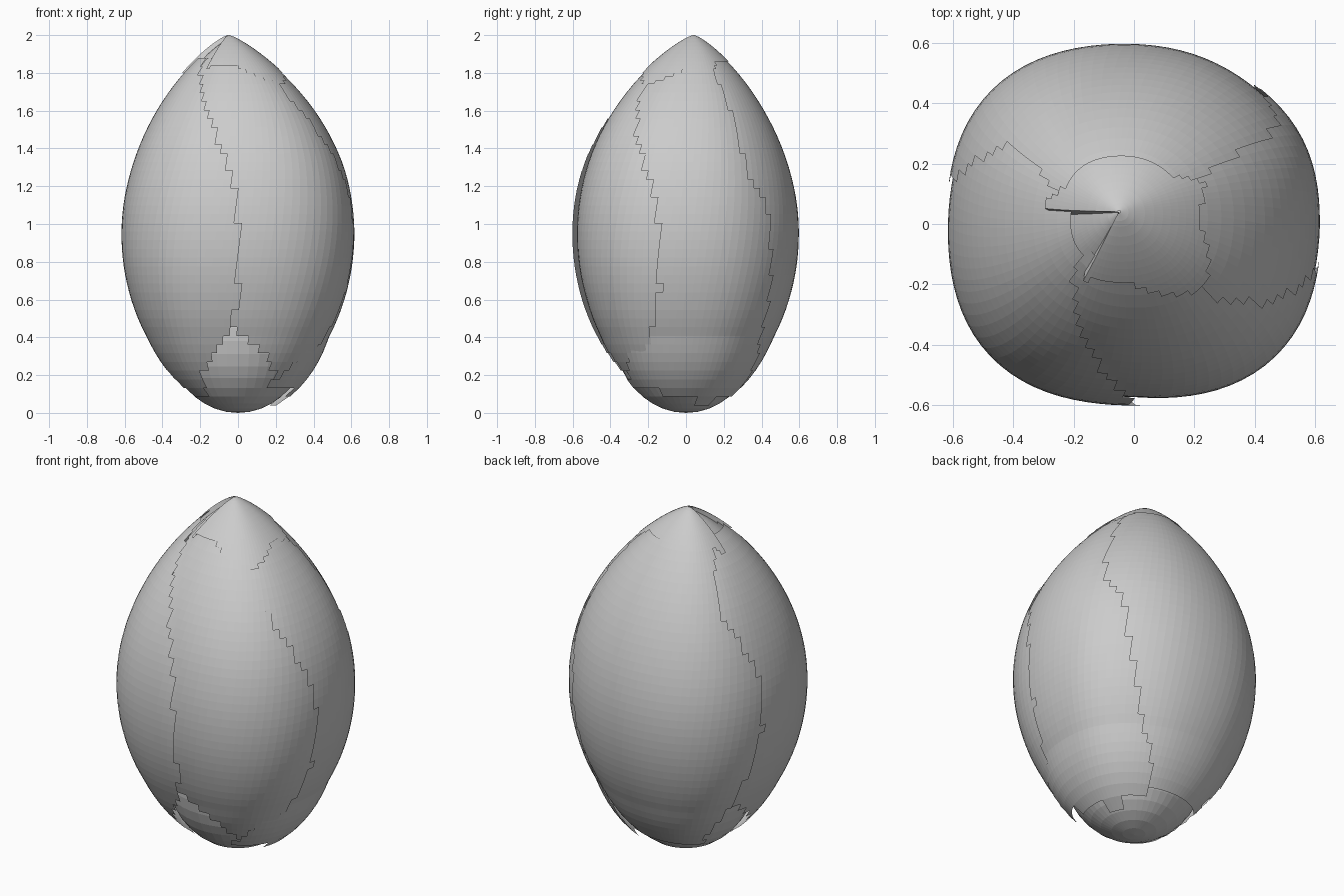
import bpy, bmesh
from math import sin, cos, radians, exp

old = bpy.data.objects.get("Cube")
if old:
    bpy.data.objects.remove(old, do_unlink=True)

grey = bpy.data.materials.new("soft grey")
grey.use_nodes = True
grey.diffuse_color = (0.6, 0.6, 0.6, 1)
grey.node_tree.nodes["Principled BSDF"].inputs["Base Color"].default_value = grey.diffuse_color


def profile(z):
    """Egg outline: rounded below the middle, more pointed above."""
    if z > 0.95:
        return max(0.0, 1 - ((z - 0.95) / 1.05) ** 2) ** 0.81
    return max(0.0, 1 - ((0.95 - z) / 0.95) ** 2) ** 0.61


def surface(angle, z, offset):
    """Point on the rounded-square bud; the tip drifts off the axis."""
    a = angle % 360
    size = 0.642 - 0.018 * cos(radians(4 * a)) - 0.032 * exp(-((a - 50) / 25) ** 2)
    r = max(0.0, size * profile(z) + offset)
    lean = max(0.0, (z - 1.2) / 0.8) ** 2
    return (r * cos(radians(a)) - 0.05 * lean, 0.965 * r * sin(radians(a)) + 0.04 * lean, z)


def along(points, z):
    """Straight-line interpolation through (height, angle) pairs."""
    if z <= points[0][0]:
        return points[0][1]
    for (z0, a0), (z1, a1) in zip(points, points[1:]):
        if z <= z1:
            return a0 + (a1 - a0) * (z - z0) / (z1 - z0)
    return points[-1][1]


def shell(name, keep, offset, heights, last, step=4):
    """Twisted grid of faces, trimmed face by face to leave stepped edges."""
    bm = bmesh.new()
    verts = {}

    def vert(i, j):
        if (i, j) not in verts:
            z, a = heights[j], i * step + 12 * heights[j]
            verts[i, j] = bm.verts.new(surface(a, z, offset(a, z)))
        return verts[i, j]

    for j in range(len(heights) - 1):
        zc = (heights[j] + heights[j + 1]) / 2
        for i in range(last // step):
            if keep((i + 0.5) * step + 12 * zc, zc):
                bm.faces.new([vert(i, j), vert(i + 1, j), vert(i + 1, j + 1), vert(i, j + 1)])
    bmesh.ops.remove_doubles(bm, verts=bm.verts, dist=0.0005)
    mesh = bpy.data.meshes.new(name)
    bm.to_mesh(mesh)
    bm.free()
    mesh.materials.append(grey)
    bpy.context.collection.objects.link(bpy.data.objects.new(name, mesh))


# Seams between neighbouring petals, as (height, angle)
front_seam = [(0.1, 232), (0.2, 240), (0.4, 263), (0.6, 270), (1, 270), (1.2, 268),
              (1.4, 261), (1.6, 250), (1.85, 228)]
right_seam = [(0.13, 305), (0.2, 315), (0.4, 337), (0.65, 346), (1.1, 346), (1.4, 332), (1.7, 316)]
back_seam = [(0.2, 66), (0.4, 57), (0.77, 50), (1.13, 46), (1.25, 36), (1.6, 33), (1.8, 30)]
left_seam = [(0.2, 140), (0.45, 153), (0.9, 165), (1.2, 165), (1.57, 146), (1.75, 150), (1.85, 165)]

# name, start seam, end seam, tuck depth, flare at the bottom, lower edge height,
# cut-away lower corner as (top height, angle, spread)
petals = [
    ("left_petal", left_seam, front_seam, 0.012, 0.03, lambda a: 0.1, (0.46, 150, 150)),
    ("front_petal", front_seam, right_seam, 0.03, 0.03, lambda a: 0.12, (0.47, 265, 140)),
    ("right_petal", right_seam, [(z, a + 360) for z, a in back_seam], 0.012, 0.08,
     lambda a: 0.05 + 0.0011 * abs(a - 385), (0, 0, 0)),
    ("back_petal", back_seam, left_seam, 0.012, 0.05, lambda a: 0.14, (0, 0, 0)),
]


def add_petal(name, start, end, depth, flare, low, cut):
    top, angle, spread = cut

    def keep(a, z):
        begin = angle + (top - z) * spread if z < top else along(start, z) - 10
        return begin <= a <= along(end, z) and z > low(a)

    def tuck(a, z):
        tucked = -depth * exp(-max(0, a - along(start, z)) / 30)
        return tucked + flare * max(0, 1 - z / 0.4)

    rows = [0.04 + 0.046 * k for k in range(41)]
    shell(name, keep, tuck, rows, 480)


for petal in petals:
    add_petal(*petal)

# Small folded cap over the tip, with a sunken gap beside the left petal
cap_rows = [1.66 + 0.02 * k for k in range(17)] + [1.99, 2.0]
cap_edge = [(-130, 1.82), (-90, 1.85), (-45, 1.73), (0, 1.83), (25, 1.78), (40, 1.86), (150, 1.86), (170, 1.8)]
shell("tip_cap", lambda a, z: z > along(cap_edge, (a + 130) % 360 - 130),
      lambda a, z: 0.005 if not 176 < a % 360 < 236 else -0.035,
      cap_rows, 360)

# Rounded core showing below the petals
bpy.ops.mesh.primitive_uv_sphere_add(segments=40, ring_count=20, location=(0, 0, 0.45))
core = bpy.context.object
core.name = "core"
core.scale = (0.39, 0.39, 0.45)
core.data.materials.append(grey)
